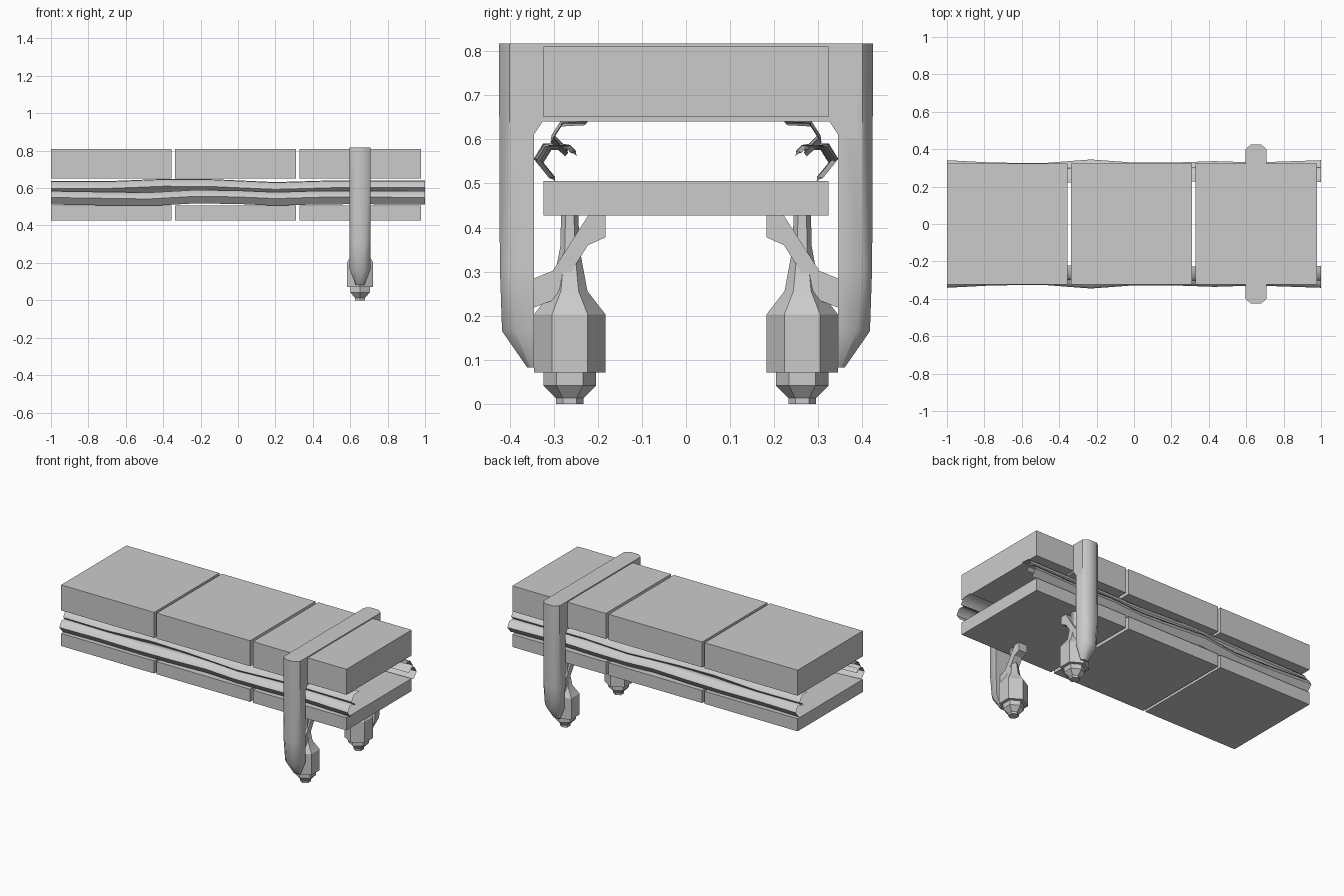
import bpy, bmesh
from math import cos, sin, pi, radians

if "Cube" in bpy.data.objects:
    bpy.data.objects.remove(bpy.data.objects["Cube"])

CX = 0.6525  # x position of the support frame


def make(name, verts, faces, smooth=None, closed=True):
    me = bpy.data.meshes.new(name)
    me.from_pydata(verts, [], faces)
    bm = bmesh.new()
    bm.from_mesh(me)
    if closed:
        bmesh.ops.recalc_face_normals(bm, faces=bm.faces)
    bm.to_mesh(me)
    bm.free()
    ob = bpy.data.objects.new(name, me)
    bpy.context.collection.objects.link(ob)
    if smooth:
        bpy.ops.object.select_all(action='DESELECT')
        bpy.context.view_layer.objects.active = ob
        ob.select_set(True)
        bpy.ops.object.shade_smooth_by_angle(angle=radians(smooth))
    return ob


def mirror_y(ob):
    mod = ob.modifiers.new("mirror", 'MIRROR')
    mod.use_axis = (False, True, False)
    mod.use_mirror_merge = False


def loft(name, rings, cyclic=True, smooth=None):
    n = len(rings[0])
    verts = [p for r in rings for p in r]
    faces = []
    for i in range(len(rings) - 1):
        for j in range(n if cyclic else n - 1):
            k = (j + 1) % n
            faces.append((i*n + j, i*n + k, (i+1)*n + k, (i+1)*n + j))
    if cyclic:
        faces += [tuple(range(n)), tuple(range((len(rings)-1)*n, len(rings)*n))]
    return make(name, verts, faces, smooth, cyclic)


def prism_x(name, prof, x0, x1):
    return loft(name, [[(x, y, z) for y, z in prof] for x in (x0, x1)])


# Upper and lower rows of slabs
for i, (x0, x1) in enumerate([(-1, -0.355), (-0.338, 0.31), (0.33, 0.978)]):
    for label, z0, z1 in (("upper_slab", 0.65, 0.81), ("lower_slab", 0.427, 0.506)):
        prof = [(-0.323, z0), (0.323, z0), (0.323, z1), (-0.323, z1)]
        prism_x(f"{label}_{i}", prof, x0, x1)

# Wavy open half pipes along both sides: (x, dy, dz)
upper = [(-1, 0, -.004), (-.7, .003, -.004), (-.4, -.004, .008), (-.15, .002, .007),
         (.2, .004, -.009), (.5, -.003, 0), (1, 0, 0)]
lower = [(-1, 0, 0), (-.75, -.013, -.004), (-.48, -.015, -.008), (-.23, .004, .006),
         (0, -.013, .003), (.2, -.013, -.006), (.43, -.005, .001), (.65, -.012, .002), (1, 0, 0)]
for name, prof, path in (
        ("upper_pipe", [(.225, .641), (.28, .638), (.303, .602), (.27, .57)], upper),
        ("lower_pipe", [(.262, .57), (.275, .584), (.32, .584), (.341, .55), (.31, .512)], lower)):
    pipe = loft(name, [[(x, y + dy, z + dz) for y, z in prof] for x, dy, dz in path], False, 70)
    mirror_y(pipe)

# Cross beam with chamfered lower corners
prism_x("cross_beam", [(-.39, .817), (-.39, .6), (-.345, .61), (-.325, .64),
                       (.325, .64), (.345, .61), (.39, .6), (.39, .817)], CX - .057, CX + .057)

# Support legs, rounded outwards and tapering at the foot
rings = []
for z, a, ya, b, yb in [(.817, .057, .4, .028, .424), (.31, .057, .4, .028, .422),
                        (.165, .056, .385, .022, .417), (.083, .024, .35, .012, .36)]:
    half = [(a, .345), (a, ya), (b, yb)]
    sec = half + [(-x, y) for x, y in reversed(half)]
    rings.append([(CX + x, y, z) for x, y in sec])
mirror_y(loft("support_leg", rings, smooth=50))

# Braces from the legs to the lower slabs
mirror_y(prism_x("brace", [(.346, .284), (.302, .302), (.222, .427), (.182, .427), (.182, .378),
                           (.222, .36), (.302, .235), (.346, .218)], CX - .028, CX + .028))

# Six-sided thruster pods
pod = [(.031, 0), (.031, .013), (.06, .042), (.06, .071), (.081, .071), (.081, .203),
       (.04, .256), (.021, .36), (.02, .43)]
mirror_y(loft("thruster_pod", [[(CX + r*sin(k*pi/3), .2635 + r*cos(k*pi/3), z) for k in range(6)]
                               for r, z in pod], smooth=30))
